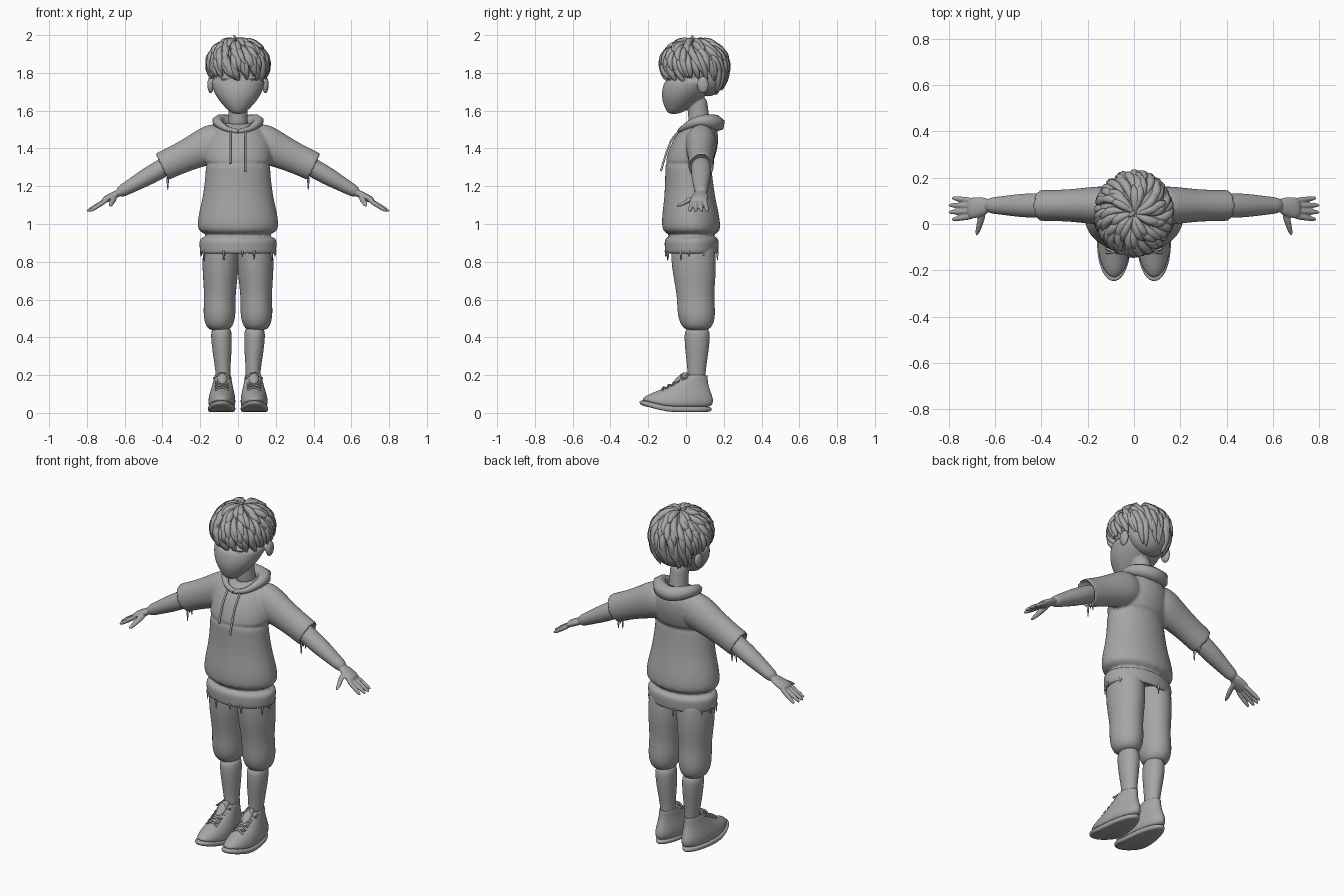
import bpy
import bmesh
import random
from math import sin, cos, pi, radians
from mathutils import Vector, Matrix

random.seed(4)
default_cube = bpy.data.objects.get("Cube")
if default_cube:
    bpy.data.objects.remove(default_cube)

GREY = (.38, .38, .38, 1)
grey = bpy.data.materials.new("plain_grey")
grey.use_nodes = True
grey.diffuse_color = GREY
grey.node_tree.nodes["Principled BSDF"].inputs["Base Color"].default_value = GREY


def mix(start, end, amount):
    return start + (end - start) * amount


def limb(mesh, start, end, widths, depths=(1, 1), hollow=False, egg=0, sides=20):
    """Evenly spaced oval rings from start to end; depths are ratios to the width."""
    start, end = Vector(start), Vector(end)
    across = Vector((0, 1, 0)).cross(end - start).normalized()
    last = len(widths) - 1
    stations = [(start.lerp(end, i / last), width, width * mix(*depths, i / last))
                for i, width in enumerate(widths)]
    if hollow:
        centre, width, depth = stations[-1]
        inside = centre + (start - end).normalized() * .04
        stations += [(spot, width * .86, depth * .86) for spot in (centre, inside)]
    rows = []
    for centre, width, depth in stations:
        row = []
        for i in range(sides):
            angle = 2 * pi * i / sides
            point = centre + across * (cos(angle) * width * (1 - egg * sin(angle)))
            point.y += sin(angle) * depth
            row.append(mesh.verts.new(point))
        rows.append(row)
    for low, high in zip(rows, rows[1:]):
        for i in range(sides):
            mesh.faces.new((low[i - 1], low[i], high[i], high[i - 1]))
    mesh.faces.new(reversed(rows[0]))
    mesh.faces.new(rows[-1])


def ball(mesh, centre, radii):
    place = Matrix.Translation(centre) @ Matrix.Diagonal((*radii, 1))
    bmesh.ops.create_uvsphere(mesh, u_segments=16, v_segments=10, radius=1, matrix=place)


def add_object(name, data, mirror):
    data.materials.append(grey)
    thing = bpy.data.objects.new(name, data)
    bpy.context.collection.objects.link(thing)
    if mirror:
        thing.modifiers.new("Mirror", 'MIRROR')
    return thing


def finish(mesh, name, voxel=0, mirror=False):
    """Round the parts, fuse them where a voxel size is given, and mirror them."""
    bmesh.ops.recalc_face_normals(mesh, faces=mesh.faces)
    for face in mesh.faces:
        face.smooth = True
    data = bpy.data.meshes.new(name)
    mesh.to_mesh(data)
    mesh.free()
    thing = add_object(name, data, False)
    rounding = thing.modifiers.new("Round", 'SUBSURF')
    rounding.levels = rounding.render_levels = 2
    if voxel:
        fuse = thing.modifiers.new("Fuse", 'REMESH')
        fuse.mode = 'VOXEL'
        fuse.voxel_size = voxel
        fuse.use_smooth_shade = True
        soften = thing.modifiers.new("Soften", 'SMOOTH')
        soften.iterations = 3
    if mirror:
        thing.modifiers.new("Mirror", 'MIRROR')


def strands(name, paths, thickness, mirror=False):
    """Smooth cords; each path point is x, y, z and relative radius."""
    curve = bpy.data.curves.new(name, 'CURVE')
    curve.dimensions = '3D'
    curve.bevel_depth = thickness
    curve.bevel_resolution = 1
    curve.resolution_u = 4
    curve.use_fill_caps = True
    for path in paths:
        spline = curve.splines.new('NURBS')
        spline.points.add(len(path) - 1)
        for point, (x, y, z, radius) in zip(spline.points, path):
            point.co = (x, y, z, 1)
            point.radius = radius
        spline.order_u = 3
        spline.use_endpoint_u = True
        spline.use_smooth = True
    add_object(name, curve, mirror)


# Hooded top: body, open hem band and open short sleeves
top = bmesh.new()
TORSO = (.72, .72)
limb(top, (0, .03, .94), (0, .03, .84), (.19, .208, .208, .205, .203), (.7, .7), hollow=True)
limb(top, (0, .03, .93), (0, .01, 1.35), (.21, .22, .207, .19, .18, .173, .172), TORSO)
limb(top, (0, .01, 1.3), (0, .08, 1.54), (.174, .18, .18, .168, .145, .09), TORSO)
for side in (1, -1):
    limb(top, (side * .06, .08, 1.46), (side * .41, .08, 1.3),
         (.08, .105, .1, .09, .083, .08, .08), (.8, .86), hollow=True)
finish(top, "hooded_top", voxel=.008)

# Rolled hood, thin at the throat and thick behind the neck
hood = []
for step in range(17):
    angle = 2 * pi * step / 16
    back = (1 - cos(angle)) / 2
    hood.append((.11 * sin(angle), .065 - .1 * cos(angle),
                 1.49 + .17 * back - .13 * back * back, mix(.35, 1.2, back)))
strands("hood", [hood], .038)

# Drawstrings lying on the chest
cords = []
for side, length in ((1, .21), (-1, .17)):
    drops = [length * step / 5 for step in range(6)]
    cords.append([(side * .04, -.04 - .09 * (drop / .2) ** .6, 1.49 - drop, 1) for drop in drops])
strands("drawstrings", cords, .006)

# Frayed threads on hem and cuffs
threads = []


def fray(x, y, z, length):
    threads.append([(x, y, z, 1.2), (x, y, z - length / 2, 1), (x, y, z - length, .3)])


for step in range(12):
    angle = 2 * pi * step / 12 + random.uniform(-.2, .2)
    fray(.197 * cos(angle), .03 + .138 * sin(angle), .86, random.uniform(.03, .06))
for side in (1, -1):
    for y, length in ((.06, .07), (.08, .03), (.1, .05)):
        fray(side * .372, y, 1.25, length)
strands("frayed_threads", threads, .006)

# Arms, palms, fingers and thumbs
arm = bmesh.new()
limb(arm, (.34, .08, 1.33), (.64, .08, 1.16), (.045, .05, .05, .047, .041, .035, .03), (1.06, 1.1))
limb(arm, (.62, .08, 1.17), (.72, .066, 1.12), (.018, .02, .02, .016), (1.6, 2.8))
for finger in range(4):
    spread = finger - 1.5
    limb(arm, (.69, .067 + .022 * spread, 1.13), (.81 - .014 * abs(spread), .066 + .031 * spread, 1.065),
         (.011, .014, .013, .012, .008), sides=8)
limb(arm, (.65, .06, 1.15), (.68, -.046, 1.09), (.014, .019, .016, .014, .008), (1.5, 1.5), sides=8)
finish(arm, "arms", voxel=.0045, mirror=True)

# Baggy knee-length trousers
leg = bmesh.new()
limb(leg, (.09, .035, .91), (.1, .06, .43),
     (.09, .096, .097, .094, .088, .084, .086, .084, .058), (1.25, 1.15))
finish(leg, "trousers", mirror=True)

# Lower legs
shin = bmesh.new()
limb(shin, (.09, .06, .46), (.077, .055, .15), (.054, .056, .052, .045, .039, .038), (1.22, 1.22))
finish(shin, "lower_legs", mirror=True)

# Shoes: flat soles and rising uppers, both with a lifted toe
SHOES = {
    "shoe_soles": ((.087, -.055, 0), (.087, -.055, .036), (.066, .073, .074, .07), (2.65, 2.65)),
    "shoe_uppers": ((.087, -.06, .02), (.08, .05, .2),
                    (.066, .073, .071, .064, .056, .049, .044), (2.8, 1.5)),
}
for name, (heel, ankle, widths, depths) in SHOES.items():
    shoe = bmesh.new()
    limb(shoe, heel, ankle, widths, depths, hollow=name == "shoe_uppers", egg=.12)
    for vert in shoe.verts:
        vert.co.z += max(0, -.1 - vert.co.y) / 4
    finish(shoe, name, mirror=True)

# Shoe tongues
tongue = bmesh.new()
limb(tongue, (.084, -.06, .15), (.082, .005, .215), (.02, .026, .026, .02))
finish(tongue, "shoe_tongues", mirror=True)

# Crossed laces and a small bow
laces = []
for side in (1, -1):
    for row in range(5):
        y, z = -.125 + row * .029, .135 + row * .014
        laces.append([(.085 - side * .035, y, z - .015, 1), (.085, y, z + .01, 1),
                      (.085 + side * .035, y + .02, z - .005, 1)])
    laces.append([(.085 + side * .045 * sin(pi * t / 6), -.01 - .02 * sin(pi * t / 3),
                   .195 + .015 * cos(pi * t / 3), 1) for t in range(7)])
strands("laces", laces, .005, mirror=True)

# Head, face, ears and neck fused into one surface
head = bmesh.new()
ball(head, (0, .05, 1.83), (.148, .155, .135))
limb(head, (0, -.065, 1.58), (0, .043, 1.78), (.03, .072, .107, .13, .143, .145))
limb(head, (0, .075, 1.5), (0, .055, 1.68), (.058, .051, .05, .05), (1.1, 1.1))
limb(head, (0, -.095, 1.75), (0, -.113, 1.67), (.01, .013, .015, .018, .014), sides=10)
ball(head, (0, -.093, 1.648), (.026, .014, .008))
ball(head, (0, -.088, 1.636), (.023, .015, .008))
ball(head, (0, -.075, 1.603), (.03, .024, .018))
for side in (1, -1):
    ball(head, (side * .014, -.1, 1.672), (.011, .011, .009))
    ball(head, (side * .057, -.078, 1.775), (.042, .022, .011))
    ball(head, (side * .058, -.075, 1.728), (.034, .014, .007))
    ball(head, (side * .145, .09, 1.737), (.018, .032, .046))
finish(head, "head", voxel=.005)

# Eyes
eyes = bmesh.new()
for side in (1, -1):
    ball(eyes, (side * .055, -.068, 1.75), (.032, .03, .022))
finish(eyes, "eyes")

# Hair cap under the locks
cap = bmesh.new()
ball(cap, (0, .055, 1.865), (.155, .165, .105))
ball(cap, (0, .115, 1.785), (.13, .1, .11))
finish(cap, "hair_cap")


def scalp(turn, tilt, lift):
    """Point on the hair shell, hanging lower towards the nape."""
    drop = .13 if cos(tilt) > 0 else .18 - .05 * cos(turn)
    return (.155 * lift * sin(tilt) * sin(turn), .045 - .172 * lift * sin(tilt) * cos(turn),
            1.838 + drop * lift * cos(tilt))


# Locks swirling out from the crown in overlapping layers
locks = []
for layer in range(5):
    count = 32 - 5 * layer
    for i in range(count):
        turn = 2 * pi * (i + random.uniform(-.3, .3)) / count
        stop = 125 - 20 * layer + random.uniform(-8, 8)
        if abs(sin(turn)) > .85:
            stop = min(stop, 112)
        swirl = random.uniform(.1, .45)
        path = []
        for t, radius in ((0, .35), (.3, 1), (.65, 1.15), (.88, .7), (1, .08)):
            tilt = radians(mix(60 - 14 * layer, stop, t))
            lift = .96 + .02 * layer + .05 * sin(pi * t) + .06 * t ** 8
            path.append((*scalp(turn + swirl * t * t, tilt, lift), radius))
        locks.append(path)
locks.append([(0, .05, 1.96, .6), (-.01, .04, 1.98, .6), (-.025, .03, 2, .1)])
strands("hair_locks", locks, .0185)
